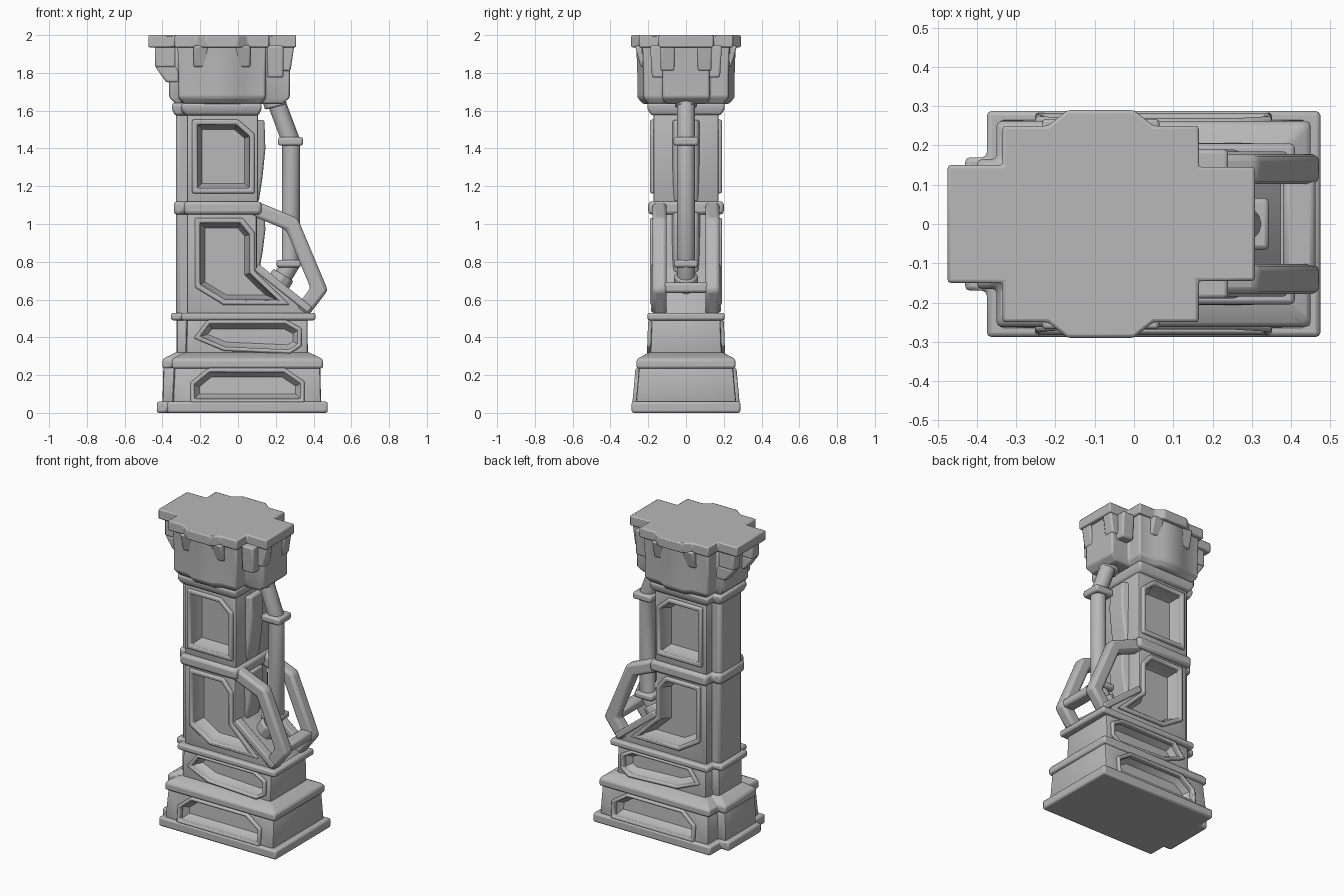
import bpy, bmesh, math
from mathutils import Vector

if "Cube" in bpy.data.objects:
    bpy.data.objects.remove(bpy.data.objects["Cube"])

stone = bpy.data.materials.new("stone grey")
stone.diffuse_color = (0.48, 0.48, 0.48, 1)
stone.use_nodes = True
stone.node_tree.nodes["Principled BSDF"].inputs["Base Color"].default_value = stone.diffuse_color


def loft(name, rings, bevel=0.0, segs=2):
    """Skin equal-length rings of points and cap both ends."""
    bm = bmesh.new()
    vs = [[bm.verts.new(p) for p in r] for r in rings]
    n = len(vs[0])
    for a, b in zip(vs, vs[1:]):
        for i in range(n):
            j = (i + 1) % n
            bm.faces.new((a[i], a[j], b[j], b[i]))
    bm.faces.new(vs[0])
    bm.faces.new(vs[-1])
    return finish(name, bm, bevel, segs)


def finish(name, bm, bevel=0.0, segs=2):
    bmesh.ops.recalc_face_normals(bm, faces=bm.faces)
    me = bpy.data.meshes.new(name)
    bm.to_mesh(me)
    bm.free()
    me.materials.append(stone)
    ob = bpy.data.objects.new(name, me)
    bpy.context.collection.objects.link(ob)
    if bevel:
        m = ob.modifiers.new("soft_edges", 'BEVEL')
        m.width, m.segments, m.limit_method = bevel, segs, 'ANGLE'
        m.angle_limit = math.radians(35)
    return ob


def offset(poly, d):
    """Mitred offset of a closed outline; positive d grows it."""
    n = len(poly)
    area = sum(poly[i - 1][0] * poly[i][1] - poly[i][0] * poly[i - 1][1] for i in range(n))
    s = 1 if area > 0 else -1
    out = []
    for i in range(n):
        p, q, r = (Vector(poly[k % n]) for k in (i - 1, i, i + 1))
        a, b = (q - p).normalized(), (r - q).normalized()
        na, nb = Vector((a.y, -a.x)) * s, Vector((b.y, -b.x)) * s
        m = na + nb
        out.append(tuple(q + m * (2 * d / max(m.length_squared, 0.5))))
    return out


def slab(name, levels, bevel=0.012):
    """Stack of stepped plans; level = z, rib x, body left x, right x, half depth, rib half depth."""
    rings = []
    for z, x0, xs, x1, hy, hs in levels:
        half = [(x0, -hs), (xs, -hs), (xs, -hy), (x1, -hy)]
        plan = half + [(x, -y) for x, y in reversed(half)]
        rings.append([(x, y, z) for x, y in plan])
    return loft(name, rings, bevel)


def panel(body, name, poly, face, depth=0.07, rim=0.028):
    """Recess a tapered panel in both broad sides and frame it with a raised moulding."""
    inner, outer, deep = poly, offset(poly, rim), offset(poly, -0.025)
    for s, side in ((-1, "front"), (1, "back")):
        at = lambda pts, d: [(x, s * (face(z) + d), z) for x, z in pts]
        cut = loft("cutter", [at(inner, 0.06), at(inner, -0.015), at(deep, -depth)])
        cut.hide_render = True
        m = body.modifiers.new("recess", 'BOOLEAN')
        m.object, m.operation, m.solver = cut, 'DIFFERENCE', 'EXACT'
        bpy.context.view_layer.update()
        dg = bpy.context.evaluated_depsgraph_get()
        me = bpy.data.meshes.new_from_object(body.evaluated_get(dg))
        body.modifiers.clear()
        body.data = me
        bpy.data.objects.remove(cut)
        # moulding
        bm = bmesh.new()
        rings = [[bm.verts.new(p) for p in at(pts, d)] for pts, d in
                 ((inner, -0.02), (inner, 0.018), (outer, 0.018), (outer, -0.02))]
        n = len(poly)
        for k in range(4):
            a, b = rings[k], rings[(k + 1) % 4]
            for i in range(n):
                bm.faces.new((a[i], a[(i + 1) % n], b[(i + 1) % n], b[i]))
        finish(f"{name}_frame_{side}", bm, 0.009)


def sweep(name, path, section, y0=0.0, bevel=0.0):
    """Sweep a (sideways, y) section along a path in the xz plane."""
    rings = []
    P = [Vector(p) for p in path]
    for i, p in enumerate(P):
        a = (p - P[i - 1]).normalized() if i else (P[1] - p).normalized()
        b = (P[i + 1] - p).normalized() if i < len(P) - 1 else a
        m = Vector((-a.y, a.x)) + Vector((-b.y, b.x))
        m *= 2 / m.length_squared
        rings.append([(p.x + m.x * u, y0 + v, p.y + m.y * u) for u, v in section])
    return loft(name, rings, bevel)


def circle(r, n=14):
    return [(r * math.cos(2 * math.pi * i / n), r * math.sin(2 * math.pi * i / n)) for i in range(n)]


def square(r):
    return [(-r, -r), (r, -r), (r, r), (-r, r)]


def box(name, x0, x1, y0, y1, z0, z1, bevel=0.01, taper=(0, 0)):
    """Box whose bottom is shifted by taper, for corbels."""
    q = [(x0, y0), (x1, y0), (x1, y1), (x0, y1)]
    return loft(name, [[(x + taper[0], y + taper[1], z0) for x, y in q],
                       [(x, y, z1) for x, y in q]], bevel)


# base and stepped plinth
slab("base_plate", [(0, -.43, -.375, .475, .288, .17), (.06, -.43, -.375, .475, .288, .17)])
plinth = slab("lower_plinth", [(.05, -.40, -.345, .44, .266, .16), (.25, -.395, -.335, .435, .248, .158)])
slab("plinth_ledge", [(.235, -.40, -.35, .45, .262, .165), (.285, -.40, -.35, .45, .262, .165),
                      (.32, -.33, -.28, .375, .195, .125)])
tier = slab("upper_plinth", [(.28, -.325, -.275, .37, .19, .12), (.50, -.325, -.27, .368, .182, .12)])
slab("shaft_base_ledge", [(.49, -.355, -.30, .41, .205, .135), (.53, -.355, -.30, .41, .205, .135)])

# shaft: lower part with a sloping toe, upper part straight
toe = [(-.27, .52), (.385, .52), (.10, .755), (.10, 1.07), (-.27, 1.07)]
lower = loft("lower_shaft", [[(x, y, z) for x, z in toe] for y in (-.172, .172)], 0.012)
upper = box("upper_shaft", -.27, .105, -.172, .172, 1.1, 1.6)
box("rear_rib", -.328, -.2, -.115, .115, .5, 1.6, 0.02)
slab("middle_band", [(1.05, -.34, -.285, .125, .2, .13), (1.12, -.34, -.285, .125, .2, .13)], 0.018)
slab("neck_band", [(1.575, -.335, -.28, .11, .185, .125), (1.61, -.35, -.30, .125, .205, .135),
                   (1.64, -.35, -.30, .125, .205, .135)])
# swelling spine behind the pipe
for nm, zs in (("upper_spine", (1.12, 1.25, 1.4, 1.55)), ("lower_spine", (.74, .85, .97, 1.06))):
    xs = (.11, .13, .145, .14)
    loft(nm, [[(.05, -.09, z), (x, -.06, z), (x, .06, z), (.05, .09, z)] for x, z in zip(xs, zs)], 0.01)

# recessed panels
panel(plinth, "lower_plinth", [(-.23, .075), (-.23, .15), (-.15, .215), (.24, .215), (.33, .155), (.33, .075)],
      lambda z: .266 - .09 * (z - .05), 0.05, 0.022)
panel(tier, "upper_plinth", [(-.20, .405), (-.15, .47), (.25, .47), (.315, .435), (.315, .365), (.27, .335),
                             (-.07, .35)], lambda z: .19 - .036 * (z - .28), 0.05, 0.022)
panel(lower, "lower_shaft", [(-.2, 1.005), (.01, 1.005), (.06, .945), (.06, .74), (.205, .6), (-.07, .6),
                             (-.2, .68)], lambda z: .172)
panel(upper, "upper_shaft", [(-.215, 1.19), (-.215, 1.525), (-.01, 1.525), (.06, 1.465), (.06, 1.19)],
      lambda z: .172)
# moulding along the sloping toe
for y in (-.155, .155):
    sweep("toe_rail", [(.10, .77), (.38, .545)], [(-.02, -.03), (.02, -.03), (.02, .03), (-.02, .03)], y, 0.008)

# head with the same cross-shaped plan as the cap
half_cap = [(-.475, -.15), (-.335, -.15), (-.335, -.25), (-.22, -.25), (-.17, -.29), (0, -.29),
            (.05, -.25), (.165, -.25), (.165, -.145), (.308, -.145)]
half_head = [(-.365, -.13), (-.315, -.13), (-.315, -.222), (-.2, -.23), (-.16, -.258), (-.01, -.258),
             (.03, -.23), (.145, -.225), (.145, -.125), (.275, -.125)]


def full(half):
    return half + [(x, -y) for x, y in reversed(half)]


head = full(half_head)
cx = -.06
rings = [[(cx + (x - cx) * k, y * k, z) for x, y in head]
         for z, k in ((1.635, .88), (1.67, 1.0), (1.80, 1.0), (1.95, 1.02))]
loft("head", rings, 0.01)
cap = full(half_cap)
loft("cap_plate", [[(x, y, z) for x, y in cap] for z in (1.935, 2.0)], 0.008)

# corbels under the cap
for s in (-1, 1):
    def side(name, x0, x1, ya, yb, z0, t):
        y0, y1 = sorted((s * ya, s * yb))
        box(name, x0, x1, y0, y1, z0, 1.945, 0.01, (0, -s * t))
    side("corner_corbel", .155, .24, .1, .19, 1.775, .01)
    side("side_corbel", -.235, -.16, .2, .27, 1.83, .03)
    side("side_corbel", -.01, .065, .2, .27, 1.83, .03)
    y0, y1 = sorted((s * .06, s * .135))
    box("rear_corbel", -.44, -.33, y0, y1, 1.83, 1.945)
    box("rear_corbel_foot", -.44, -.33, y0, y1, 1.75, 1.835, 0.01, (.06, 0))
    box("right_corbel", .2, .298, y0, y1, 1.81, 1.945, 0.01, (-.02, 0))

# vertical pipe with square collars
sweep("pipe", [(.19, 1.68), (.28, 1.44), (.28, .79), (.19, .64)], circle(.048))
sweep("upper_collar", [(.278, 1.415), (.278, 1.46)], square(.066), 0, 0.012)
sweep("lower_collar", [(.268, .77), (.268, .81)], square(.064), 0, 0.012)
sweep("pipe_socket", [(.20, 1.62), (.19, 1.66)], circle(.06), 0, 0.008)
sweep("pipe_foot", [(.24, .73), (.16, .60)], circle(.065, 8), 0, 0.01)

# bent braces on either side and their cross bar
bar = [(-.04, -.038), (.04, -.038), (.04, .038), (-.04, .038)]
for y, nm in ((-.14, "front_brace"), (.14, "back_brace")):
    sweep(nm, [(.08, 1.085), (.285, 1.0), (.43, .655), (.338, .535)], bar, y, 0.018)
box("brace_cross_bar", .38, .462, -.12, .12, .635, .69, 0.015)

# smooth shading with crisp edges
bpy.ops.object.select_all(action='DESELECT')
for ob in bpy.context.scene.objects:
    ob.select_set(True)
    bpy.context.view_layer.objects.active = ob
bpy.ops.object.shade_smooth_by_angle(angle=math.radians(35))
